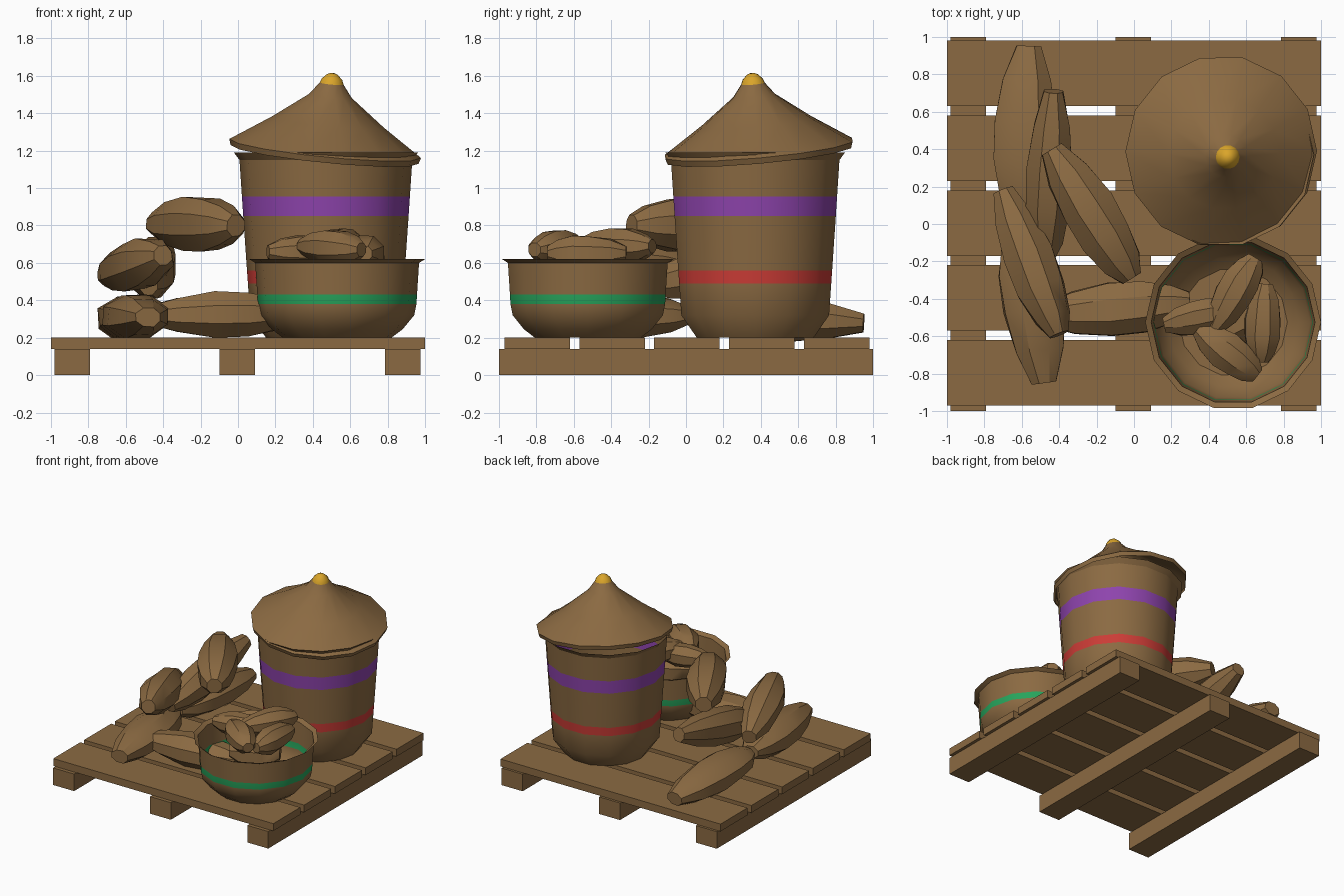
import bpy, bmesh, math, random
from mathutils import Vector, Matrix

if "Cube" in bpy.data.objects:
    bpy.data.objects.remove(bpy.data.objects["Cube"])

random.seed(4)
SIDES = 14


def mat(name, r, g, b):
    lin = [((c / 255 + 0.055) / 1.055) ** 2.4 for c in (r, g, b)]
    m = bpy.data.materials.new(name)
    m.diffuse_color = (*lin, 1)
    m.use_nodes = True
    m.node_tree.nodes["Principled BSDF"].inputs["Base Color"].default_value = m.diffuse_color
    return m


BROWN = mat("brown", 139, 106, 66)
PURPLE = mat("purple", 142, 68, 173)
RED = mat("red", 204, 60, 54)
GREEN = mat("green", 39, 164, 92)
GOLD = mat("gold", 218, 165, 42)


def finish(name, bm, mats, smooth=True):
    me = bpy.data.meshes.new(name)
    bm.to_mesh(me)
    bm.free()
    ob = bpy.data.objects.new(name, me)
    bpy.context.collection.objects.link(ob)
    for m in mats:
        me.materials.append(m)
    if smooth:
        bpy.ops.object.select_all(action='DESELECT')
        ob.select_set(True)
        bpy.context.view_layer.objects.active = ob
        bpy.ops.object.shade_smooth_by_angle(angle=math.radians(32))
    return ob


def box(name, x0, x1, y0, y1, z0, z1):
    bm = bmesh.new()
    bmesh.ops.create_cube(bm, size=1)
    for v in bm.verts:
        v.co = ((x0 + x1) / 2 + v.co.x * (x1 - x0),
                (y0 + y1) / 2 + v.co.y * (y1 - y0),
                (z0 + z1) / 2 + v.co.z * (z1 - z0))
    return finish(name, bm, [BROWN], False)


def bridge(bm, rings):
    """Quads between successive rings; returns the faces of each band."""
    n = len(rings[0])
    return [[bm.faces.new((a[i], a[(i + 1) % n], b[(i + 1) % n], b[i]))
             for i in range(n)] for a, b in zip(rings, rings[1:])]


def turned(name, profile, centre, mats, bands=(), cap_low=False, cap_high=False):
    """Revolved sheet; bands are (low z, high z, material index)."""
    bm = bmesh.new()
    rings = [[bm.verts.new((r * math.cos(2 * math.pi * i / SIDES),
                            r * math.sin(2 * math.pi * i / SIDES), z))
              for i in range(SIDES)] for r, z in profile]
    bridge(bm, rings)
    if cap_low:
        bm.faces.new(rings[0][::-1])
    if cap_high:
        bm.faces.new(rings[-1])
    for f in bm.faces:
        z = f.calc_center_median().z
        for lo, hi, idx in bands:
            if lo < z < hi:
                f.material_index = idx
    ob = finish(name, bm, mats)
    ob.location = centre
    return ob


def loaf(name, start, end, width, height, n=8):
    """Faceted tapered loaf lying between two end points."""
    a, b = Vector(start), Vector(end)
    d = (b - a).normalized()
    side = d.cross(Vector((0, 0, 1))).normalized()
    up = side.cross(d)
    bm = bmesh.new()
    rings = []
    for t, s in ((0, 0.42), (0.2, 0.8), (0.45, 1), (0.68, 0.98), (0.88, 0.74), (1, 0.4)):
        ring = []
        for i in range(n):
            ang = 2 * math.pi * (i + 0.5) / n
            k = s * random.uniform(0.96, 1.08)
            ring.append(bm.verts.new(a.lerp(b, t) + side * math.cos(ang) * k * width / 2
                                     + up * math.sin(ang) * k * height / 2))
        rings.append(ring)
    bridge(bm, rings)
    bm.faces.new(rings[0][::-1])
    bm.faces.new(rings[-1])
    bmesh.ops.recalc_face_normals(bm, faces=bm.faces)
    return finish(name, bm, [BROWN])


# Pallet: three runners and five planks
for i, (x0, x1) in enumerate(((-0.98, -0.79), (-0.1, 0.09), (0.785, 0.975))):
    box(f"pallet_runner_{i + 1}", x0, x1, -1, 1, 0, 0.14)
for i in range(5):
    y = -0.795 + 0.4 * i
    box(f"pallet_plank_{i + 1}", -1, 1, y - 0.175, y + 0.175, 0.14, 0.2)

# Tall basket with two painted bands
turned("tall_basket",
       [(0.32, 0.2), (0.405, 0.32), (0.417, 0.49), (0.422, 0.56), (0.442, 0.85),
        (0.449, 0.955), (0.462, 1.15), (0.492, 1.19)],
       (0.47, 0.37, 0), [BROWN, RED, PURPLE],
       [(0.49, 0.56, 1), (0.85, 0.955, 2)], cap_low=True)

# Tilted lid and its knob share one transform
tilt = Vector((0, 0, 1)).rotation_difference(Vector((0.1, -0.09, 1)))
lid_at = (0.465, 0.39, 1.2)
lid = turned("basket_lid",
             [(0.505, -0.02), (0.515, 0.012), (0.30, 0.155), (0.115, 0.295), (0.06, 0.367)],
             lid_at, [BROWN], cap_high=True)
knob = turned("lid_knob", [(0.064, 0.362), (0.055, 0.385), (0.03, 0.41), (0.012, 0.418)],
              lid_at, [GOLD], cap_low=True, cap_high=True)
for ob in (lid, knob):
    ob.rotation_mode = 'QUATERNION'
    ob.rotation_quaternion = tilt

# Open bowl with a painted band showing on both sides
turned("bowl",
       [(0.29, 0.2), (0.35, 0.245), (0.412, 0.32), (0.424, 0.38), (0.427, 0.43),
        (0.438, 0.6), (0.47, 0.62)],
       (0.53, -0.525, 0), [BROWN, GREEN], [(0.38, 0.43, 1)], cap_low=True)

# Stack of large loaves beside the basket
for name, a, b, w, h in (
        ("back_bottom_loaf", (-0.56, 0.95, 0.28), (-0.6, 0.05, 0.32), 0.34, 0.25),
        ("front_bottom_loaf", (-0.48, -0.85, 0.31), (-0.6, 0.02, 0.32), 0.34, 0.25),
        ("cross_bottom_loaf", (-0.48, -0.49, 0.32), (0.3, -0.42, 0.33), 0.3, 0.25),
        ("front_middle_loaf", (-0.70, 0.18, 0.53), (-0.4, -0.59, 0.64), 0.27, 0.27),
        ("back_middle_loaf", (-0.43, 0.71, 0.68), (-0.48, -0.2, 0.48), 0.26, 0.27),
        ("top_loaf", (-0.44, 0.40, 0.81), (-0.01, -0.29, 0.80), 0.30, 0.30)):
    loaf(name, a, b, w, h)

# Small loaves heaped in the bowl
for i, (a, b, w, h) in enumerate((
        ((0.43, -0.56, 0.69), (0.65, -0.18, 0.69), 0.21, 0.19),
        ((0.70, -0.32, 0.65), (0.68, -0.74, 0.65), 0.20, 0.20),
        ((0.34, -0.56, 0.69), (0.66, -0.81, 0.67), 0.21, 0.19),
        ((0.16, -0.54, 0.66), (0.53, -0.46, 0.66), 0.19, 0.18),
        ((0.36, -0.62, 0.50), (0.70, -0.45, 0.50), 0.26, 0.24))):
    loaf(f"bowl_loaf_{i + 1}", a, b, w, h)
